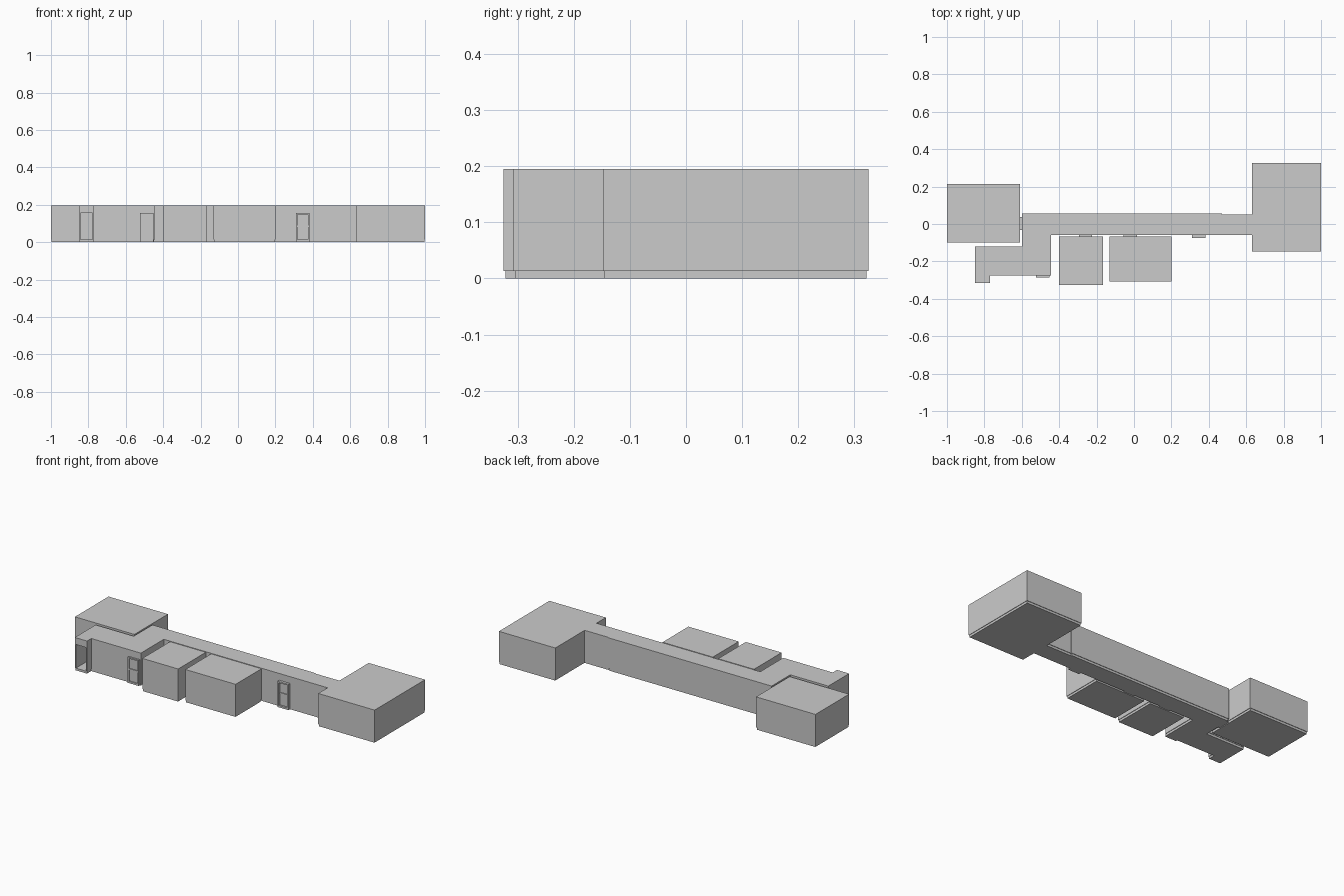
import bpy, bmesh

if "Cube" in bpy.data.objects:
    bpy.data.objects.remove(bpy.data.objects["Cube"])

TOP, SLAB, WALL = 0.195, 0.013, 0.005
DOOR_H = 0.155


def inset(pts, d):
    """Offset a counter-clockwise right-angled outline inward by d."""
    out = []
    n = len(pts)
    for i in range(n):
        x, y = pts[i]
        for a, b in ((pts[i - 1], pts[i]), (pts[i], pts[(i + 1) % n])):
            dx, dy = b[0] - a[0], b[1] - a[1]
            if abs(dx) > abs(dy):
                y += d if dx > 0 else -d
            else:
                x -= d if dy > 0 else -d
        out.append((x, y))
    return out


def prism(name, pts, z0, z1):
    bm = bmesh.new()
    f = bm.faces.new([bm.verts.new((x, y, z0)) for x, y in pts])
    r = bmesh.ops.extrude_face_region(bm, geom=[f], use_keep_orig=True)
    vs = [e for e in r["geom"] if isinstance(e, bmesh.types.BMVert)]
    bmesh.ops.translate(bm, verts=vs, vec=(0, 0, z1 - z0))
    bmesh.ops.recalc_face_normals(bm, faces=bm.faces[:])
    me = bpy.data.meshes.new(name)
    bm.to_mesh(me)
    bm.free()
    ob = bpy.data.objects.new(name, me)
    bpy.context.collection.objects.link(ob)
    return ob


def rect(x0, x1, y0, y1):
    return [(x0, y0), (x1, y0), (x1, y1), (x0, y1)]


def box(name, x0, x1, y0, y1, z0, z1):
    return prism(name, rect(x0, x1, y0, y1), z0, z1)


def cut(ob, cutter):
    m = ob.modifiers.new("cut", 'BOOLEAN')
    m.operation, m.solver, m.object = 'DIFFERENCE', 'EXACT', cutter
    bpy.context.view_layer.objects.active = ob
    bpy.ops.object.modifier_apply(modifier=m.name)
    bpy.data.objects.remove(cutter)


def room(name, pts, openings=()):
    """Hollow wall-and-ceiling shell standing on a slightly smaller slab."""
    shell = prism(name, pts, SLAB, TOP)
    cut(shell, prism("hollow", inset(pts, WALL), SLAB - 0.01, TOP - WALL))
    for o in openings:
        cut(shell, box("opening", *o, SLAB - 0.01, DOOR_H))
    prism(name + "_floor", inset(pts, 0.003), 0, SLAB)


# Corridor, bent side passage and large end room as one outline
hall = [(-0.60, 0.055), (-0.60, -0.12), (-0.85, -0.12), (-0.85, -0.315),
        (-0.77, -0.315), (-0.77, -0.275), (-0.445, -0.275), (-0.445, -0.06),
        (0.63, -0.06), (0.63, -0.148), (1.0, -0.148), (1.0, 0.325),
        (0.63, 0.325), (0.63, 0.05), (0.47, 0.05), (0.47, 0.055)]
room("corridor", hall, [(-0.843, -0.777, -0.33, -0.30)])

# Detached side rooms
room("left_room", rect(-1.0, -0.61, -0.10, 0.215))
room("front_room_a", rect(-0.40, -0.165, -0.325, -0.066))
room("front_room_b", rect(-0.13, 0.20, -0.308, -0.066))

# Short doorways joining the rooms to the corridor
for i, x in enumerate((-0.26, -0.02)):
    box(f"doorway_{i}", x - 0.035, x + 0.035, -0.067, -0.059, 0.002, DOOR_H)
box("doorway_left", -0.611, -0.599, -0.032, 0.038, 0.002, DOOR_H)


# Outside doors: projecting frame, recessed leaf and push bar
def door(name, x, y, depth):
    w, t = 0.036, 0.008
    f = y - depth
    box(name + "_sill", x - w, x + w, f, y + 0.002, 0.002, SLAB)
    for side, s in (("left", -1), ("right", 1)):
        a, b = sorted((x + s * w, x + s * (w - t)))
        box(f"{name}_jamb_{side}", a, b, f, y + 0.002, SLAB, DOOR_H)
    box(name + "_lintel", x - w, x + w, f, y + 0.002, DOOR_H - t, DOOR_H)
    box(name + "_leaf", x - w + t, x + w - t, y - 0.004, y + 0.002, SLAB, DOOR_H - t)
    box(name + "_bar", x - w + t, x + w - t, y - 0.009, y - 0.003, 0.08, 0.088)


door("side_passage_door", -0.488, -0.275, 0.01)
door("corridor_door", 0.347, -0.06, 0.015)
